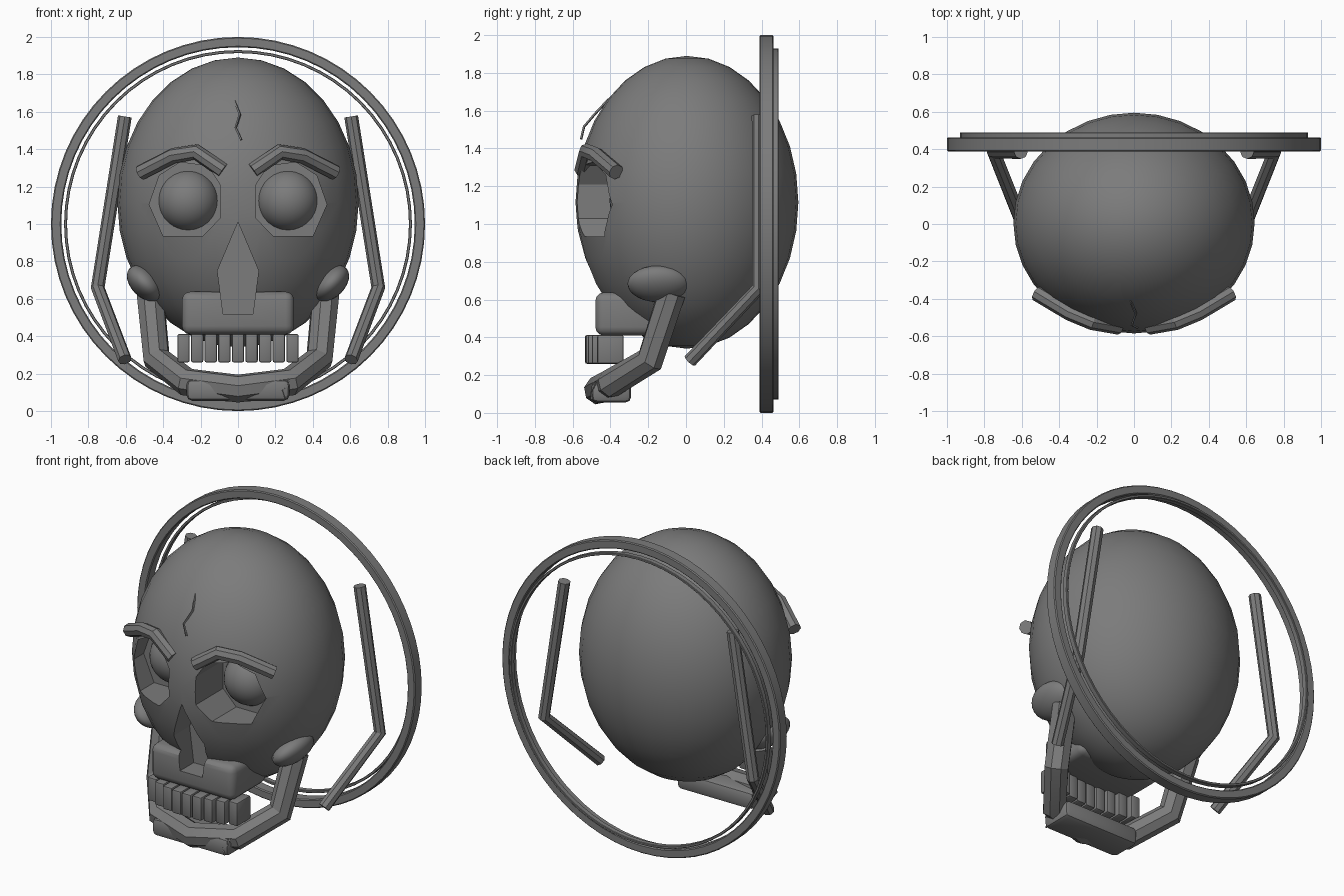
import bpy, bmesh, math
from mathutils import Vector

if "Cube" in bpy.data.objects:
    bpy.data.objects.remove(bpy.data.objects["Cube"])

bone = bpy.data.materials.new("dark_grey")
bone.diffuse_color = (0.2, 0.2, 0.2, 1)
bone.use_nodes = True
bone.node_tree.nodes["Principled BSDF"].inputs["Base Color"].default_value = bone.diffuse_color


def finish(ob, name, angle=30):
    ob.name = name
    ob.data.materials.clear()
    ob.data.materials.append(bone)
    bpy.ops.object.select_all(action='DESELECT')
    ob.select_set(True)
    bpy.context.view_layer.objects.active = ob
    bpy.ops.object.shade_smooth_by_angle(angle=math.radians(angle))
    return ob


def ellipsoid(name, loc, radii, tilt=0, seg=32, rings=16):
    bpy.ops.mesh.primitive_uv_sphere_add(segments=seg, ring_count=rings, radius=1,
                                         location=loc, rotation=(0, tilt, 0))
    ob = bpy.context.object
    ob.scale = radii
    return finish(ob, name, 60)


def box(name, lo, hi, bevel, segments=2):
    lo, hi = Vector(lo), Vector(hi)
    bpy.ops.mesh.primitive_cube_add(size=1, location=(lo + hi) / 2)
    ob = bpy.context.object
    ob.scale = hi - lo
    bpy.ops.object.transform_apply(location=False, rotation=False, scale=True)
    mod = ob.modifiers.new("bevel", 'BEVEL')
    mod.width, mod.segments = bevel, segments
    bpy.ops.object.modifier_apply(modifier="bevel")
    return finish(ob, name)


def tube(name, pts, radius, res=2):
    cu = bpy.data.curves.new(name, 'CURVE')
    cu.dimensions = '3D'
    cu.bevel_depth, cu.bevel_resolution, cu.use_fill_caps = radius, res, True
    sp = cu.splines.new('POLY')
    sp.points.add(len(pts) - 1)
    for p, co in zip(sp.points, pts):
        p.co = (*co, 1)
    ob = bpy.data.objects.new(name, cu)
    bpy.context.collection.objects.link(ob)
    bpy.ops.object.select_all(action='DESELECT')
    ob.select_set(True)
    bpy.context.view_layer.objects.active = ob
    bpy.ops.object.convert(target='MESH')
    return finish(bpy.context.object, name)


def cut(target, outline, y0, y1):
    # cut a prism with an x-z outline out of the target
    bm = bmesh.new()
    face = bm.faces.new([bm.verts.new((x, y0, z)) for x, z in outline])
    new = bmesh.ops.extrude_face_region(bm, geom=[face])["geom"]
    bmesh.ops.translate(bm, vec=(0, y1 - y0, 0),
                        verts=[g for g in new if isinstance(g, bmesh.types.BMVert)])
    bmesh.ops.recalc_face_normals(bm, faces=bm.faces)
    me = bpy.data.meshes.new("cutter")
    bm.to_mesh(me)
    cutter = bpy.data.objects.new("cutter", me)
    bpy.context.collection.objects.link(cutter)
    cutter.hide_render = True
    mod = target.modifiers.new("cut", 'BOOLEAN')
    mod.operation, mod.solver, mod.object = 'DIFFERENCE', 'EXACT', cutter
    bpy.context.view_layer.objects.active = target
    bpy.ops.object.modifier_apply(modifier="cut")
    bpy.data.objects.remove(cutter)
    finish(target, target.name)


def ring(name, outer, inner, y0, y1, bevel, seg=64):
    # rectangular band with chamfered corners, spun about the y axis
    b = bevel
    prof = [(inner + b, y0), (outer - b, y0), (outer, y0 + b), (outer, y1 - b),
            (outer - b, y1), (inner + b, y1), (inner, y1 - b), (inner, y0 + b)]
    bm = bmesh.new()
    loops = []
    for i in range(seg):
        a = 2 * math.pi * i / seg
        loops.append([bm.verts.new((r * math.sin(a), y, 1 + r * math.cos(a))) for r, y in prof])
    n = len(prof)
    for i in range(seg):
        p, q = loops[i], loops[(i + 1) % seg]
        for j in range(n):
            k = (j + 1) % n
            bm.faces.new((p[j], p[k], q[k], q[j]))
    bmesh.ops.recalc_face_normals(bm, faces=bm.faces)
    me = bpy.data.meshes.new(name)
    bm.to_mesh(me)
    ob = bpy.data.objects.new(name, me)
    bpy.context.collection.objects.link(ob)
    return finish(ob, name)


# Skull and upper jaw, with eye sockets and nose hole cut in
cranium = ellipsoid("cranium", (0, 0.005, 1.115), (0.645, 0.59, 0.775))
upper_jaw = box("upper_jaw", (-0.3, -0.48, 0.41), (0.3, -0.12, 0.638), 0.045, 3)
socket = [(0.096, 1.03), (0.19, 0.935), (0.4, 0.935), (0.475, 1.105),
          (0.42, 1.26), (0.31, 1.33), (0.16, 1.31), (0.096, 1.21)]
nose = [(0, 1.01), (0.11, 0.75), (0.08, 0.52), (-0.08, 0.52), (-0.11, 0.75)]
for s in (-1, 1):
    cut(cranium, [(s * x, z) for x, z in socket], -0.8, -0.29)
for part in (cranium, upper_jaw):
    cut(part, nose, -0.8, -0.34)

# Paired parts
for s, side in ((-1, "left"), (1, "right")):
    ellipsoid(side + "_eyeball", (s * 0.267, -0.24, 1.125), (0.165, 0.165, 0.165))
    ellipsoid(side + "_cheekbone", (s * 0.497, -0.145, 0.683), (0.075, 0.165, 0.115),
              s * math.radians(45), 24, 12)
    tube(side + "_brow", [(s * 0.08, -0.55, 1.285), (s * 0.225, -0.525, 1.385),
                          (s * 0.345, -0.475, 1.365), (s * 0.52, -0.37, 1.275)], 0.042)
    tube(side + "_strap", [(s * 0.605, 0.385, 1.575), (s * 0.75, 0.385, 0.66),
                           (s * 0.605, 0.02, 0.275)], 0.037)

# Teeth in a shallow arc
for i in range(-4, 5):
    x, y = i * 0.0728, -0.535 + 0.065 * (i / 4) ** 2
    box("tooth", (x - 0.033, y, 0.26), (x + 0.033, y + 0.14, 0.412), 0.01)

# Lower jaw and chin
half = [(0.47, -0.075, 0.635), (0.435, -0.19, 0.28), (0.275, -0.40, 0.155)]
tube("lower_jaw", [(-x, y, z) for x, y, z in half] + [(0, -0.465, 0.12)] + half[::-1], 0.076)
box("chin", (-0.275, -0.5, 0.055), (0.275, -0.29, 0.17), 0.03)

# Cracks
tube("forehead_crack", [(-0.02, -0.41, 1.66), (0.01, -0.48, 1.585),
                        (-0.012, -0.54, 1.515), (0.018, -0.555, 1.45)], 0.007, 0)
tube("chin_crack", [(0.27, -0.47, 0.17), (0.265, -0.49, 0.13), (0.24, -0.5, 0.11),
                    (0.255, -0.5, 0.07)], 0.006, 0)

# Rings behind the head
ring("outer_ring", 1.0, 0.945, 0.388, 0.463, 0.006)
ring("inner_ring", 0.93, 0.914, 0.455, 0.49, 0.003)
